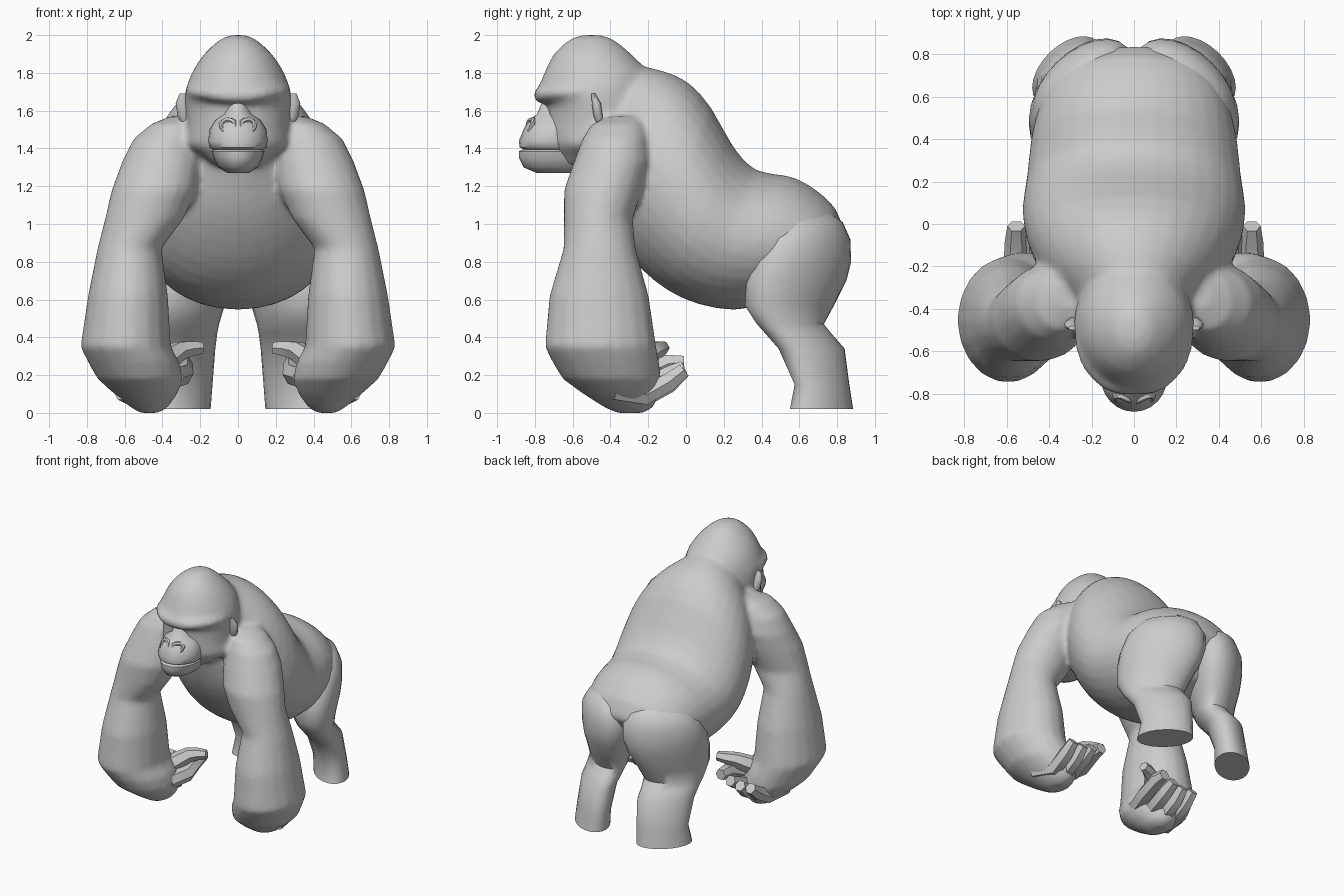
import bpy, bmesh, math
from mathutils import Vector as V


def finish(name, bm, mirror=False):
    bmesh.ops.recalc_face_normals(bm, faces=bm.faces)
    me = bpy.data.meshes.new(name)
    bm.to_mesh(me)
    bm.free()
    for p in me.polygons:
        p.use_smooth = True
    me.set_sharp_from_angle(angle=math.radians(50))
    ob = bpy.data.objects.new(name, me)
    bpy.context.collection.objects.link(ob)
    if mirror:
        ob.modifiers.new("Mirror", "MIRROR").use_mirror_merge = False
    return ob


def catmull(rings, steps):
    """Interpolate rings smoothly; each ring is (centre, u, v)."""
    out = []
    for i in range(len(rings) - 1):
        quad = [rings[max(i - 1, 0)], rings[i], rings[i + 1], rings[min(i + 2, len(rings) - 1)]]
        for s in range(steps):
            t = s / steps
            out.append(tuple(0.5 * (2 * b + (c - a) * t + (2 * a - 5 * b + 4 * c - d) * t * t
                                    + (3 * b - a - 3 * c + d) * t ** 3)
                             for a, b, c, d in zip(*quad)))
    return out + [rings[-1]]


def loft(name, rings, n=20, steps=1, mirror=False):
    bm = bmesh.new()
    loops = []
    for c, u, v in catmull(rings, steps):
        loops.append([bm.verts.new(c + u * math.cos(2 * math.pi * k / n) + v * math.sin(2 * math.pi * k / n))
                      for k in range(n)])
    for a, b in zip(loops, loops[1:]):
        for k in range(n):
            bm.faces.new((a[k], a[(k + 1) % n], b[(k + 1) % n], b[k]))
    bm.faces.new(loops[0])
    bm.faces.new(loops[-1])
    return finish(name, bm, mirror)


def level(z, x0, x1, y0, y1, skew=0):
    """Horizontal elliptical ring filling an x and y range; skew turns its long axis outward-front."""
    rx, ry = (x1 - x0) / 2, (y1 - y0) / 2
    return (V(((x0 + x1) / 2, (y0 + y1) / 2, z)), V((rx, -skew * ry, 0)),
            V((0, ry * math.sqrt(1 - skew * skew), 0)))


def span(ty, tz, by, bz, w):
    """Ring spanning a back point and a belly point."""
    t, b = V((0, ty, tz)), V((0, by, bz))
    return ((t + b) / 2, V((w, 0, 0)), (t - b) / 2)


def tube(name, pts, radii, n=8, steps=1, mirror=True):
    pts = [V(p) for p in pts]
    rings = []
    for i, p in enumerate(pts):
        d = (pts[min(i + 1, len(pts) - 1)] - pts[max(i - 1, 0)]).normalized()
        side = d.cross(V((0, 0, 1))).normalized()
        rings.append((p, side * radii[i], side.cross(d) * radii[i]))
    return loft(name, rings, n, steps, mirror)


# Torso from neck to rump
torso = loft("body", [span(*r) for r in [
    (-0.42, 1.86, -0.56, 1.38, 0.20), (-0.26, 1.84, -0.50, 1.20, 0.27),
    (-0.12, 1.81, -0.44, 1.05, 0.38), (0.01, 1.75, -0.35, 0.90, 0.46),
    (0.13, 1.62, -0.23, 0.755, 0.51), (0.25, 1.41, -0.09, 0.645, 0.525),
    (0.37, 1.285, 0.07, 0.575, 0.505), (0.54, 1.255, 0.26, 0.545, 0.485),
    (0.66, 1.20, 0.42, 0.58, 0.45), (0.79, 1.085, 0.55, 0.62, 0.39),
    (0.84, 0.95, 0.66, 0.66, 0.27)]], n=32, steps=2)

# Head
head = loft("head", [level(z, -w, w, y0, y1) for z, w, y0, y1 in [
    (2.0, 0.03, -0.54, -0.46), (1.98, 0.09, -0.61, -0.39), (1.90, 0.18, -0.70, -0.29),
    (1.80, 0.245, -0.75, -0.20), (1.71, 0.278, -0.785, -0.18), (1.67, 0.282, -0.78, -0.18),
    (1.63, 0.282, -0.735, -0.18), (1.50, 0.27, -0.73, -0.20), (1.42, 0.272, -0.72, -0.24),
    (1.37, 0.20, -0.70, -0.32), (1.31, 0.12, -0.68, -0.40)]], n=28, steps=2)

# Brow ridge
brow = tube("brow_ridge", [(-0.265, -0.54, 1.70), (-0.22, -0.65, 1.70), (-0.12, -0.745, 1.69),
                           (0, -0.765, 1.68), (0.12, -0.745, 1.69), (0.22, -0.65, 1.70),
                           (0.265, -0.54, 1.70)],
            [0.02, 0.035, 0.045, 0.045, 0.045, 0.035, 0.02], n=8, steps=2, mirror=False)

# Arms from shoulder to wrist
arm = loft("arm", [level(*r) for r in [
    (1.57, 0.26, 0.36, -0.40, -0.24), (1.53, 0.22, 0.46, -0.50, -0.22),
    (1.45, 0.20, 0.555, -0.55, -0.20), (1.33, 0.19, 0.615, -0.595, -0.19),
    (1.18, 0.215, 0.67, -0.648, -0.23), (1.03, 0.285, 0.705, -0.648, -0.28),
    (0.87, 0.405, 0.745, -0.65, -0.265), (0.62, 0.37, 0.795, -0.725, -0.195),
    (0.35, 0.355, 0.835, -0.75, -0.155), (0.27, 0.31, 0.795, -0.71, -0.14),
    (0.18, 0.29, 0.745, -0.655, -0.13), (0.10, 0.32, 0.655, -0.545, -0.14),
    (0.03, 0.37, 0.57, -0.435, -0.17), (0.0, 0.42, 0.52, -0.37, -0.22)]], n=18, mirror=True)

# Merge torso, head, brow and arms into one softly blended skin
bpy.ops.object.select_all(action="DESELECT")
for part in (torso, head, brow, arm):
    part.select_set(True)
bpy.context.view_layer.objects.active = arm
bpy.ops.object.convert(target="MESH")
bpy.context.view_layer.objects.active = torso
bpy.ops.object.join()
remesh = torso.modifiers.new("Blend", "REMESH")
remesh.mode = "VOXEL"
remesh.voxel_size = 0.018
remesh.use_smooth_shade = True
soften = torso.modifiers.new("Soften", "SMOOTH")
soften.factor, soften.iterations = 0.5, 9

# Muzzle and lower jaw, meeting at the mouth line
loft("muzzle", [level(z, -w, w, y0, -0.55) for z, w, y0 in [
    (1.395, 0.135, -0.86), (1.405, 0.15, -0.88), (1.44, 0.158, -0.885), (1.50, 0.15, -0.86),
    (1.55, 0.12, -0.835), (1.58, 0.08, -0.79), (1.65, 0.045, -0.76)]], n=24)
loft("lower_jaw", [level(z, -w, w, y0, y1) for z, w, y0, y1 in [
    (1.395, 0.125, -0.86, -0.52), (1.385, 0.14, -0.885, -0.5), (1.35, 0.13, -0.885, -0.5),
    (1.30, 0.105, -0.86, -0.5), (1.27, 0.055, -0.79, -0.58)]], n=24)

# Nostril rims and ears
tube("nostril_rim", [(0.015, -0.845, 1.50), (0.02, -0.832, 1.54), (0.06, -0.812, 1.55),
                     (0.09, -0.81, 1.53), (0.08, -0.835, 1.49)],
     [0.008, 0.014, 0.016, 0.014, 0.008], n=6, steps=2)
loft("ear", [level(z, x0, x1, y0, y1) for z, x0, x1, y0, y1 in [
    (1.52, 0.25, 0.29, -0.47, -0.43), (1.57, 0.25, 0.32, -0.49, -0.44),
    (1.64, 0.26, 0.33, -0.50, -0.45), (1.69, 0.27, 0.31, -0.50, -0.48)]], n=10, mirror=True)

# Curled fingers and thumb
for i, (x, dz) in enumerate([(0.295, 0.13), (0.38, 0.06), (0.465, 0.01), (0.555, 0.02)]):
    tube(f"finger_{i + 1}", [(x + 0.05, -0.38, 0.11 + dz * 0.6), (x, -0.22, 0.075 + dz),
                             (x, -0.09, 0.145 + dz * 0.9), (x, -0.01, 0.22 + dz * 0.35)],
         [0.06, 0.06, 0.055, 0.042], n=6)
tube("thumb", [(0.40, -0.26, 0.27), (0.31, -0.17, 0.33), (0.25, -0.14, 0.34), (0.19, -0.12, 0.345)],
     [0.07, 0.055, 0.045, 0.035], n=6)

# Legs with buttocks, ending in flat stumps
loft("leg", [level(*r, 0.45) for r in [
    (1.06, 0.13, 0.30, 0.58, 0.76), (1.01, 0.05, 0.41, 0.49, 0.83), (0.92, 0.0, 0.475, 0.42, 0.87),
    (0.80, 0.0, 0.495, 0.35, 0.875), (0.70, 0.02, 0.495, 0.32, 0.85), (0.57, 0.07, 0.48, 0.31, 0.785),
    (0.47, 0.10, 0.465, 0.375, 0.73), (0.42, 0.11, 0.46, 0.42, 0.77), (0.34, 0.12, 0.46, 0.49, 0.84),
    (0.15, 0.135, 0.46, 0.575, 0.865), (0.02, 0.145, 0.48, 0.55, 0.885)]], n=24, mirror=True)
